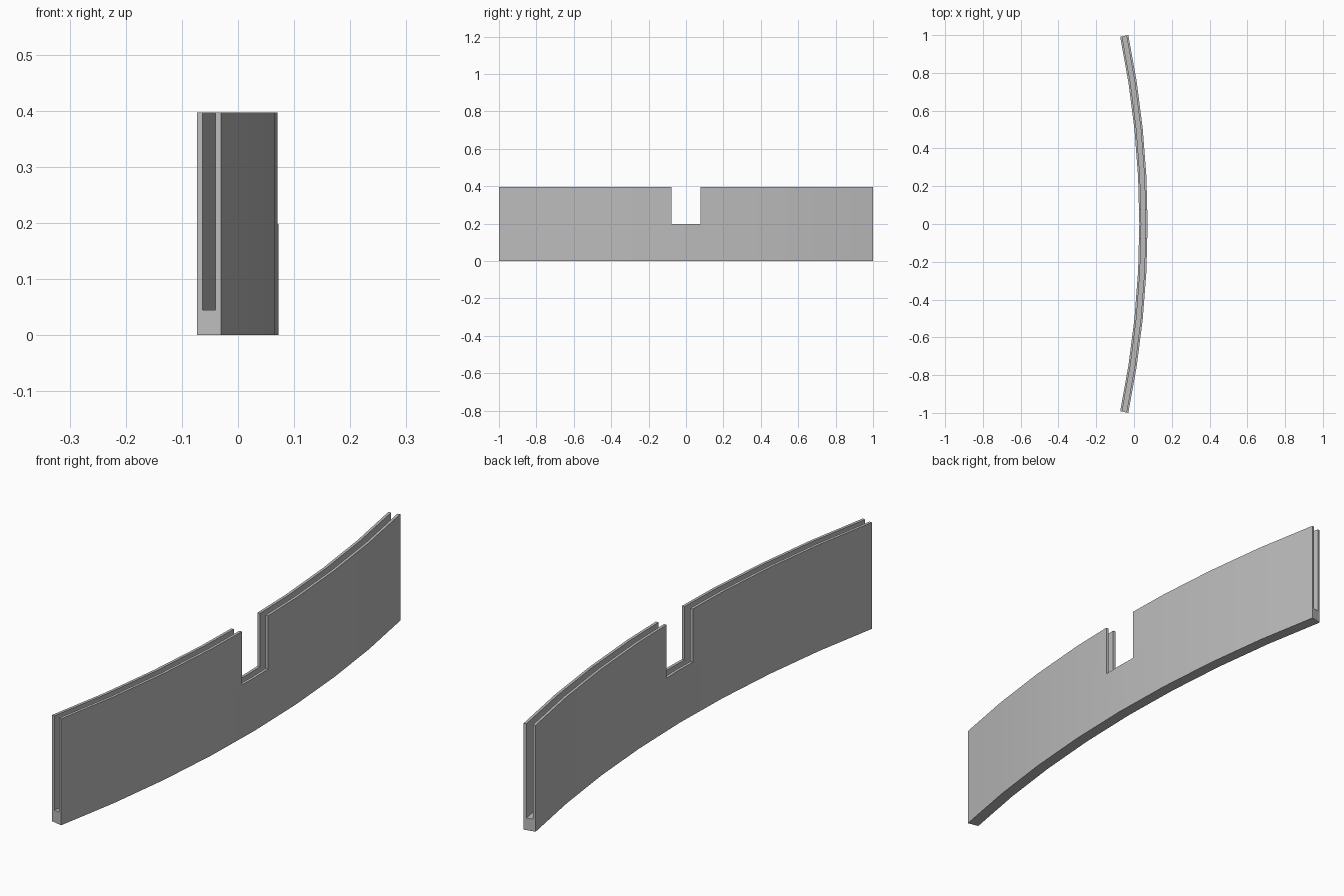
import bpy
import bmesh
from math import sin, cos, asin

cube = bpy.data.objects.get("Cube")
if cube:
    bpy.data.objects.remove(cube, do_unlink=True)

RADIUS = 4.95        # outer radius of the bend
THICK = 0.044        # overall thickness
WALL = 0.0105        # thickness of each side wall
HEIGHT = 0.397
FLOOR = 0.045        # bottom of the long slot
APEX = 0.072         # outermost x, at the middle
SEGMENTS = 8
NOTCH_HALF = 0.077
NOTCH_BOTTOM = 0.198

grey = bpy.data.materials.new("plain grey")
grey.use_nodes = True
colour = (0.5, 0.5, 0.5, 1)
grey.diffuse_color = colour
grey.node_tree.nodes["Principled BSDF"].inputs["Base Color"].default_value = colour


def new_object(name, bm):
    bmesh.ops.recalc_face_normals(bm, faces=bm.faces[:])
    mesh = bpy.data.meshes.new(name)
    bm.to_mesh(mesh)
    bm.free()
    mesh.materials.append(grey)
    obj = bpy.data.objects.new(name, mesh)
    bpy.context.collection.objects.link(obj)
    return obj


# U-shaped section, as (depth from the outer face, height), swept along the arc
section = [(0, 0), (0, HEIGHT), (WALL, HEIGHT), (WALL, FLOOR),
           (THICK - WALL, FLOOR), (THICK - WALL, HEIGHT),
           (THICK, HEIGHT), (THICK, 0)]
half_angle = asin(1 / RADIUS)
bm = bmesh.new()
rings = []
for i in range(SEGMENTS + 1):
    a = half_angle * (2 * i / SEGMENTS - 1)
    rings.append([bm.verts.new((APEX - RADIUS + (RADIUS - d) * cos(a),
                                (RADIUS - d) * sin(a), z)) for d, z in section])
count = len(section)
for r0, r1 in zip(rings, rings[1:]):
    for j in range(count):
        k = (j + 1) % count
        bm.faces.new((r0[j], r0[k], r1[k], r1[j]))
bm.faces.new(rings[0])
bm.faces.new(rings[-1])
panel = new_object("curved_slotted_panel", bm)

# Rectangular notch through both walls at the middle
bm = bmesh.new()
bmesh.ops.create_cube(bm, size=1)
for v in bm.verts:
    v.co.x *= 0.6
    v.co.y *= 2 * NOTCH_HALF
    v.co.z = NOTCH_BOTTOM if v.co.z < 0 else HEIGHT + 0.1
cutter = new_object("notch_cutter", bm)
cutter.hide_render = True

bpy.ops.object.select_all(action='DESELECT')
panel.select_set(True)
bpy.context.view_layer.objects.active = panel
cut = panel.modifiers.new("notch", 'BOOLEAN')
cut.operation = 'DIFFERENCE'
cut.solver = 'EXACT'
cut.object = cutter
bpy.ops.object.modifier_apply(modifier=cut.name)
bpy.data.objects.remove(cutter, do_unlink=True)

bpy.ops.object.shade_smooth_by_angle()
